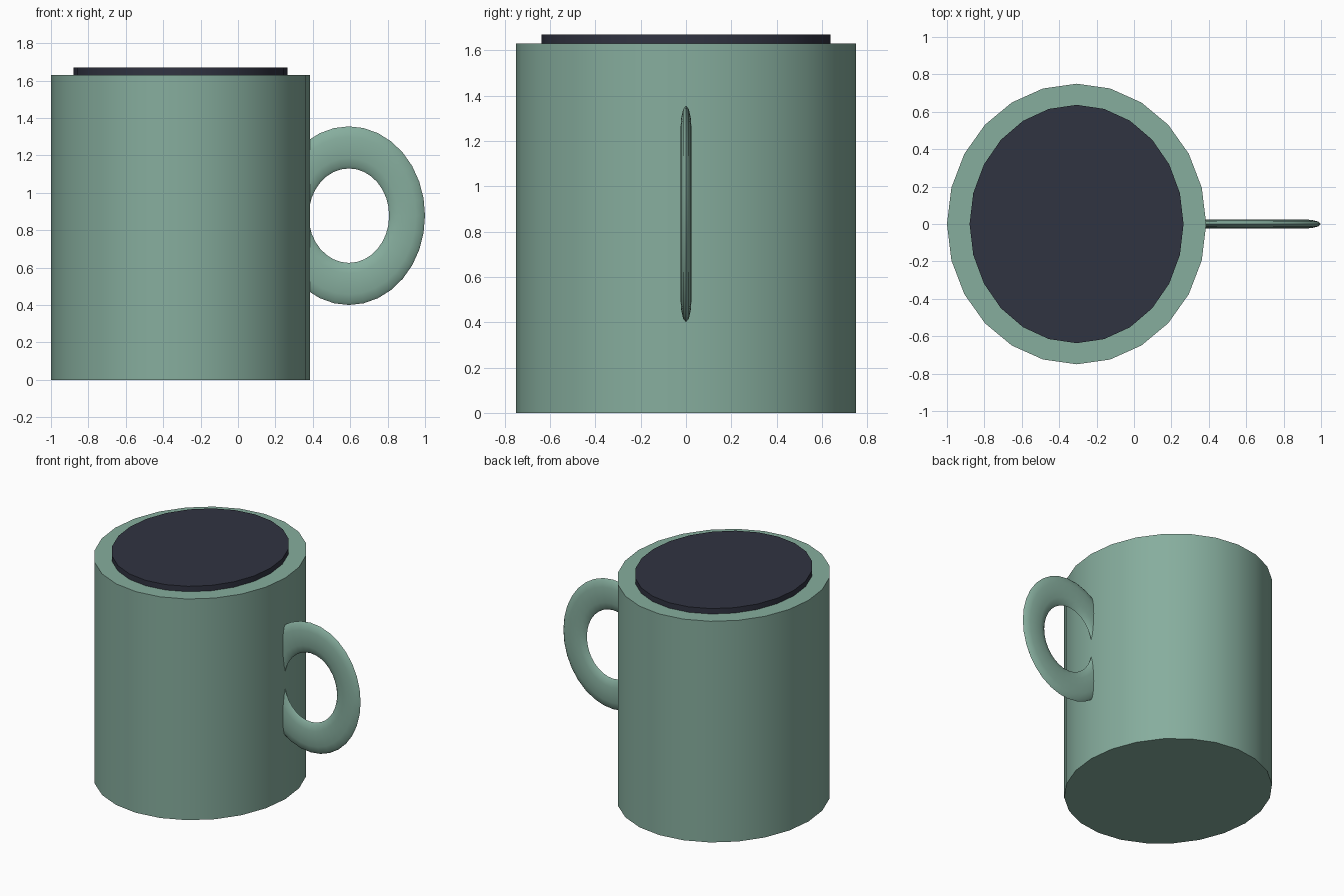
import bpy
import math

if "Cube" in bpy.data.objects:
    bpy.data.objects.remove(bpy.data.objects["Cube"])


def colour(name, rgb):
    mat = bpy.data.materials.new(name)
    mat.diffuse_color = (*rgb, 1)
    mat.use_nodes = True
    mat.node_tree.nodes["Principled BSDF"].inputs["Base Color"].default_value = mat.diffuse_color
    return mat


def finish(name, mat):
    ob = bpy.context.object
    ob.name = name
    ob.data.materials.append(mat)
    bpy.ops.object.transform_apply(location=False, rotation=True, scale=True)
    bpy.ops.object.shade_smooth_by_angle(angle=math.radians(40))
    return ob


def oval_drum(name, rx, ry, z0, z1, mat):
    # 24-sided capped cylinder, turned so a vertex lies on each axis
    bpy.ops.mesh.primitive_cylinder_add(vertices=24, radius=1, depth=z1 - z0,
                                        location=(CX, 0, (z0 + z1) / 2))
    bpy.context.object.scale = (rx, ry, 1)
    return finish(name, mat)


CX = -0.307
green = colour("green_glaze", (0.24, 0.42, 0.34))
dark = colour("dark_liquid", (0.03, 0.033, 0.053))

# Mug body
oval_drum("mug_body", 0.693, 0.75, 0, 1.63, green)

# Dark disc on top, slightly sunk into the body
oval_drum("drink_surface", 0.572, 0.637, 1.59, 1.67, dark)

# Flattened ring handle, partly buried in the body
bpy.ops.mesh.primitive_torus_add(major_segments=32, minor_segments=12,
                                 major_radius=0.365, minor_radius=0.1125,
                                 location=(0.593, 0, 0.878),
                                 rotation=(math.pi / 2, 0, 0))
bpy.context.object.scale = (0.852, 1, 0.222)
finish("handle", green)
